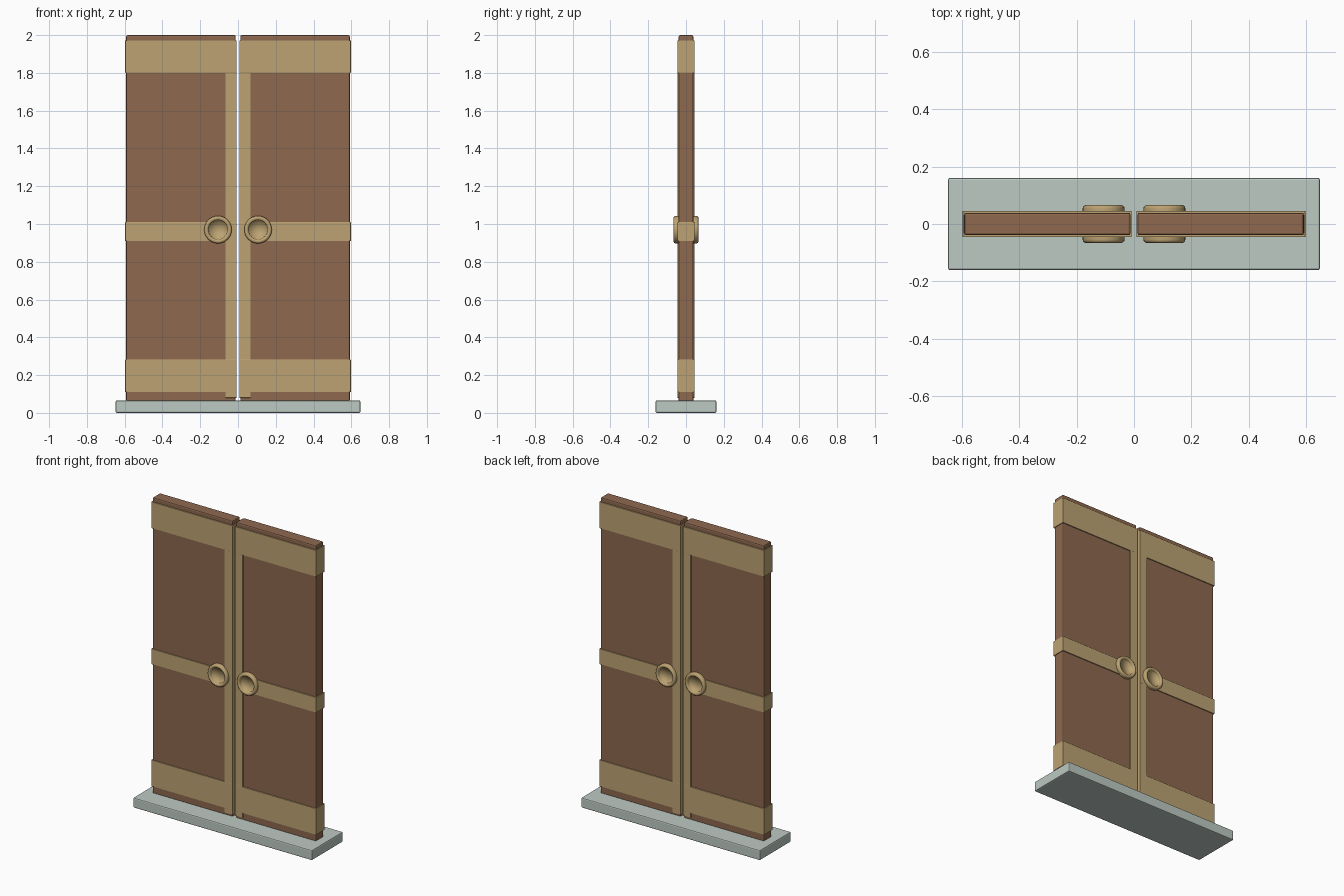
import bpy, bmesh, math
from mathutils import Matrix

cube = bpy.data.objects.get("Cube")
if cube:
    bpy.data.objects.remove(cube, do_unlink=True)


def material(name, rgb):
    m = bpy.data.materials.new(name)
    m.use_nodes = True
    m.diffuse_color = (*rgb, 1)
    bsdf = next(n for n in m.node_tree.nodes if n.type == 'BSDF_PRINCIPLED')
    bsdf.inputs["Base Color"].default_value = (*rgb, 1)
    return m


wood = material("brown wood", (0.27, 0.138, 0.078))
brass = material("tan brass", (0.505, 0.365, 0.17))
stone = material("pale grey stone", (0.51, 0.585, 0.54))


def finish(bm, name, mat):
    bmesh.ops.recalc_face_normals(bm, faces=bm.faces)
    me = bpy.data.meshes.new(name)
    bm.to_mesh(me)
    bm.free()
    me.materials.append(mat)
    ob = bpy.data.objects.new(name, me)
    bpy.context.collection.objects.link(ob)
    return ob


def box(name, mat, x, y, z, bevel):
    """Bevelled box from (min, max) spans."""
    bm = bmesh.new()
    bmesh.ops.create_cube(bm, size=1)
    for v in bm.verts:
        for i, (lo, hi) in enumerate((x, y, z)):
            v.co[i] = lo if v.co[i] < 0 else hi
    bmesh.ops.bevel(bm, geom=bm.edges[:], offset=bevel, segments=2,
                    profile=0.5, affect='EDGES')
    return finish(bm, name, mat)


def lathe(name, mat, profile, centre, face, steps=32):
    """Spin a (radius, depth) profile about the y axis; face picks front or back."""
    bm = bmesh.new()
    verts = [bm.verts.new((r, face * d, 0)) for r, d in profile]
    edges = [bm.edges.new(p) for p in zip(verts, verts[1:])]
    bmesh.ops.spin(bm, geom=verts + edges, cent=(0, 0, 0), axis=(0, 1, 0),
                   angle=math.tau, steps=steps, use_merge=True)
    bmesh.ops.remove_doubles(bm, verts=bm.verts, dist=0.0001)
    bmesh.ops.transform(bm, matrix=Matrix.Translation(centre), verts=bm.verts)
    ob = finish(bm, name, mat)
    for p in ob.data.polygons:
        p.use_smooth = True
    return ob


# Threshold slab
box("threshold_slab", stone, (-0.648, 0.648), (-0.161, 0.161), (0, 0.066), 0.007)

# Round pull plate: recessed centre with a raised rounded rim
rim = [(0.0615 + 0.0115 * math.cos(a), 0.0545 + 0.0115 * math.sin(a))
       for a in (math.pi * k / 8 for k in range(8, -1, -1))]
pull = [(0, 0.048), (0.05, 0.048)] + rim + [(0.073, 0.04)]

bands = {"bottom": (0.11, 0.282), "middle": (0.91, 1.01), "top": (1.8, 1.972)}

for side, s in (("left", 1), ("right", -1)):
    def span(a, b):
        return (a, b) if s > 0 else (-b, -a)

    # Door leaf
    box(side + "_door_leaf", wood, span(0.012, 0.592), (-0.039, 0.039), (0.06, 2.0), 0.008)
    # Metal strip along the meeting edge
    box(side + "_meeting_strip", brass, span(0.008, 0.066), (-0.0452, 0.0452),
        (0.08, 1.97), 0.001)
    # Bands wrapping the leaf
    for name, z in bands.items():
        box(f"{side}_{name}_band", brass, span(0.0085, 0.597), (-0.0455, 0.0455), z, 0.001)
    # Pulls on both faces
    for where, f in (("front", -1), ("back", 1)):
        lathe(f"{side}_{where}_pull", brass, pull, (s * 0.106, 0, 0.97), f)
